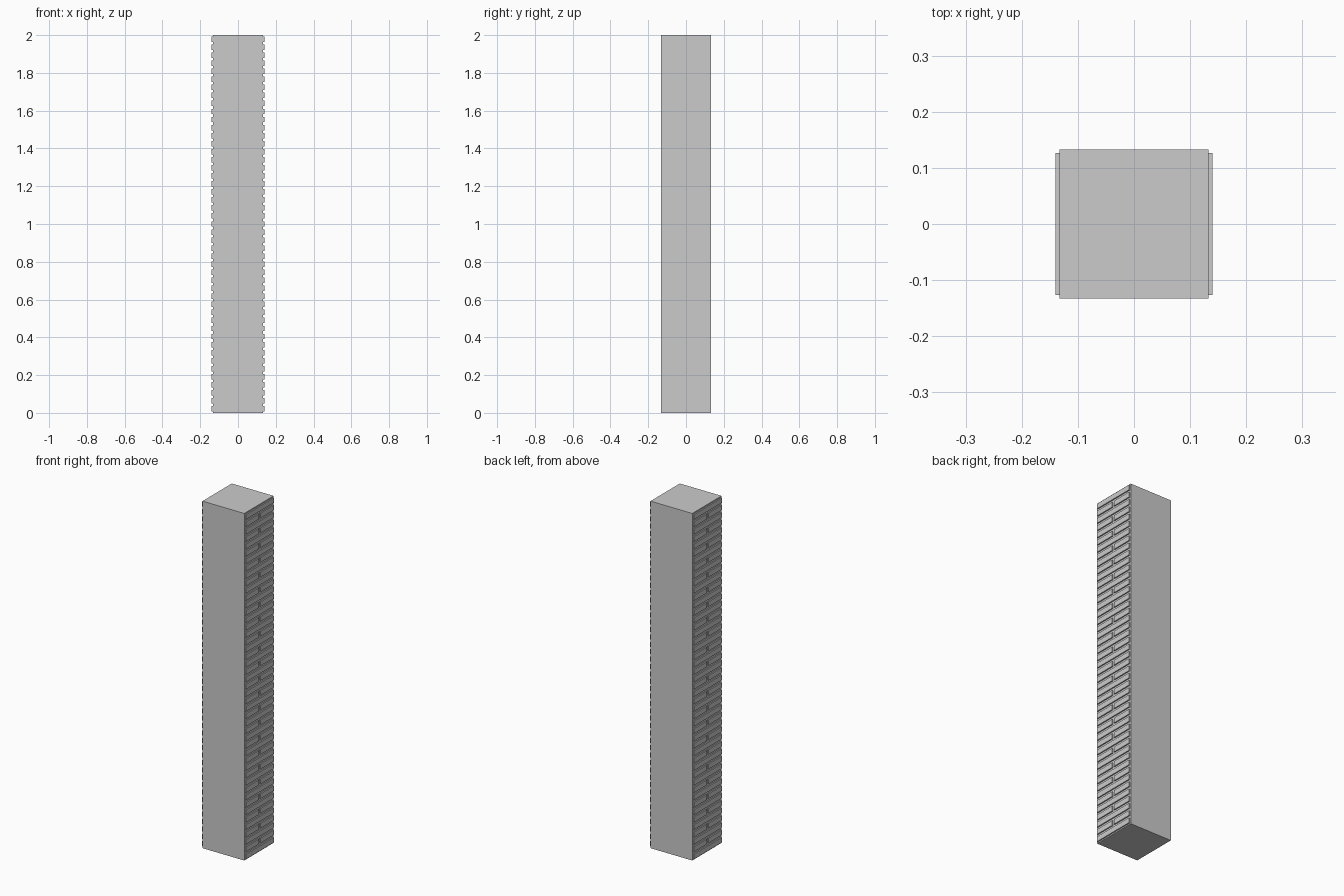
import bpy
import bmesh
from mathutils import Matrix, Vector

if "Cube" in bpy.data.objects:
    bpy.data.objects.remove(bpy.data.objects["Cube"])

HALF = 0.133        # half width of the core
OUT = 0.140         # outer face of the bricks
HEIGHT = 2.0
COURSES = 47
GAP = 0.0138        # mortar joint
STEP = HEIGHT / COURSES


def add_box(bm, lo, hi):
    lo, hi = Vector(lo), Vector(hi)
    m = Matrix.Translation((lo + hi) / 2) @ Matrix.Diagonal((*(hi - lo), 1))
    bmesh.ops.create_cube(bm, size=1, matrix=m)


def finish(bm, name):
    mesh = bpy.data.meshes.new(name)
    bm.to_mesh(mesh)
    bm.free()
    obj = bpy.data.objects.new(name, mesh)
    bpy.context.collection.objects.link(obj)
    return obj


# Plain square pillar
bm = bmesh.new()
add_box(bm, (-HALF, -HALF, 0), (HALF, HALF, HEIGHT))
finish(bm, "pillar_core")

# Raised bricks on the right face: whole brick, then two halves, alternating
bm = bmesh.new()
edge, g = HALF - GAP / 2, GAP / 2
for i in range(COURSES):
    spans = [(-edge, -g), (g, edge)] if i % 2 else [(-edge, edge)]
    for y0, y1 in spans:
        add_box(bm, (HALF - 0.002, y0, i * STEP + g), (OUT, y1, (i + 1) * STEP - g))
bricks = finish(bm, "side_bricks")

# Same bricks on the left face
mirror = bricks.modifiers.new("Mirror", 'MIRROR')
mirror.use_axis = (True, False, False)
